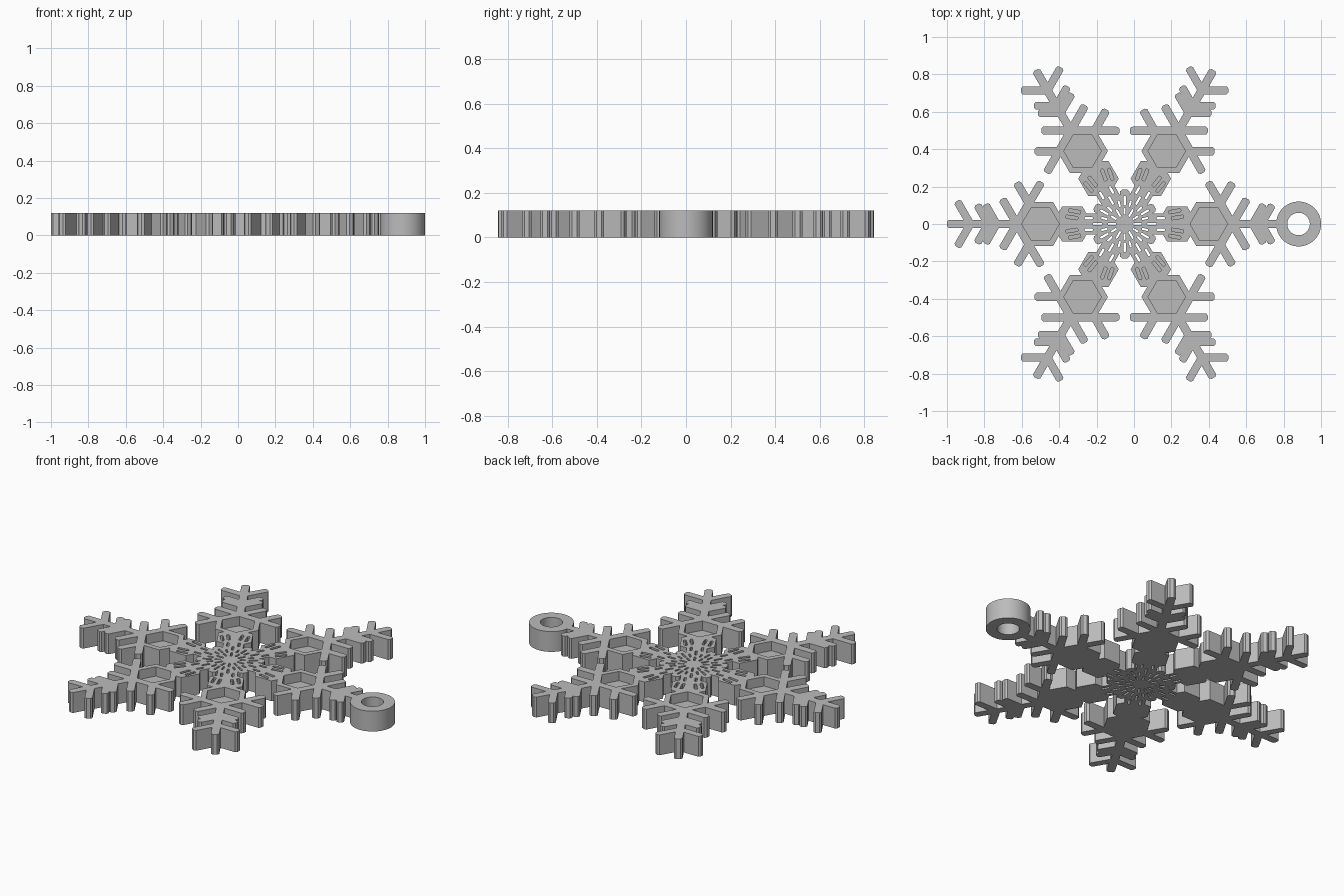
import bpy, bmesh, math
from mathutils import Vector, Matrix

cube = bpy.data.objects.get("Cube")
if cube:
    bpy.data.objects.remove(cube, do_unlink=True)

HEIGHT = 0.12
FLOOR = 0.065          # floor of the sunken pockets
CENTRE = Vector((-0.05, 0))

grey = bpy.data.materials.new("plain grey")
grey.use_nodes = True
colour = (0.5, 0.5, 0.5, 1)
grey.diffuse_color = colour
grey.node_tree.nodes["Principled BSDF"].inputs["Base Color"].default_value = colour


def prism(bm, points, angle, z0, z1):
    """Extrude an outline, turned about the flake's centre."""
    turn = Matrix.Rotation(angle, 2)
    flat = [turn @ Vector(p) + CENTRE for p in points]
    low = [bm.verts.new((p.x, p.y, z0)) for p in flat]
    high = [bm.verts.new((p.x, p.y, z1)) for p in flat]
    bm.faces.new(low[::-1])
    bm.faces.new(high)
    n = len(flat)
    for i in range(n):
        j = (i + 1) % n
        bm.faces.new((low[i], low[j], high[j], high[i]))


def bar(a, b, width):
    """Outline of a straight bar with chamfered ends."""
    a, b = Vector(a), Vector(b)
    d = (b - a).normalized()
    s = Vector((-d.y, d.x)) * width / 2
    c = d * width * 0.22
    return [a + s * 0.5, a - s * 0.5, a + c - s, b - c - s,
            b - s * 0.5, b + s * 0.5, b - c + s, a + c + s]


def polygon(x, radius, sides):
    step = math.tau / sides
    return [(x + radius * math.cos(i * step), radius * math.sin(i * step))
            for i in range(sides)]


def finish(bm, name):
    bmesh.ops.recalc_face_normals(bm, faces=bm.faces)
    mesh = bpy.data.meshes.new(name)
    bm.to_mesh(mesh)
    bm.free()
    mesh.materials.append(grey)
    obj = bpy.data.objects.new(name, mesh)
    bpy.context.collection.objects.link(obj)
    return obj


body, cuts = bmesh.new(), bmesh.new()


def solid(points, angle):
    prism(body, points, angle, 0, HEIGHT)


def pocket(points, angle):
    prism(cuts, points, angle, FLOOR, HEIGHT + 0.1)


def slot(points, angle):
    prism(cuts, points, angle, -0.1, HEIGHT + 0.1)


# Core disc
solid(polygon(0, 0.14, 12), 0)

for k in range(6):
    angle = k * math.pi / 3
    ringed = k == 0

    # Spine, inner hexagon and framed hexagon
    solid(bar((0, 0), (0.84 if ringed else 0.95, 0), 0.045), angle)
    solid(bar((0.02, 0), (0.26, 0), 0.11), angle)
    solid(polygon(0.28, 0.108, 6), angle)
    solid(polygon(0.45, 0.135, 6), angle)
    pocket(polygon(0.45, 0.1, 6), angle)

    # Core spike between two arms
    between = angle + math.pi / 6
    solid(bar((0, 0), (0.185, 0), 0.05), between)
    slot(bar((0.1, 0), (0.15, 0), 0.012), between)
    slot(bar((0.05, 0), (0.085, 0), 0.011), between)
    slot(bar((0.045, 0), (0.09, 0), 0.011), angle)
    slot(bar((0.12, 0), (0.17, 0), 0.012), angle)

    for side in (1, -1):
        # Crossed bars and side twigs around the framed hexagon
        solid(bar((0.445, side * 0.225), (0.655, -side * 0.135), 0.044), angle)
        solid(bar((0.5, side * 0.09), (0.578, side * 0.222), 0.044), angle)
        # Feathered chevrons
        solid(bar((0.685, 0), (0.745, side * 0.105), 0.042), angle)
        solid(bar((0.73, 0), (0.79, side * 0.104), 0.042), angle)
        if not ringed:
            solid(bar((0.825, 0), (0.896, side * 0.123), 0.042), angle)
        # Small decorative grooves and slots
        pocket(bar((0.235, side * 0.062), (0.3, side * 0.074), 0.017), angle)
        pocket(bar((0.25, side * 0.03), (0.315, side * 0.04), 0.017), angle)
        slot(bar((0.17, side * 0.03), (0.215, side * 0.03), 0.013), angle)
        slot(bar((0.095, 0), (0.13, 0), 0.011), angle + side * math.pi / 12)

# Hanging ring
solid(polygon(0.93, 0.12, 64), 0)
slot(polygon(0.93, 0.06, 48), 0)

flake = finish(body, "snowflake_body")
cutter = finish(cuts, "pocket_cutter")
cutter.hide_render = True

# Merge the parts and cut the openings
mod = flake.modifiers.new("cut", "BOOLEAN")
mod.operation = "DIFFERENCE"
mod.solver = "EXACT"
mod.use_self = True
mod.object = cutter
bpy.ops.object.select_all(action="DESELECT")
bpy.context.view_layer.objects.active = flake
flake.select_set(True)
bpy.ops.object.modifier_apply(modifier=mod.name)
bpy.data.objects.remove(cutter, do_unlink=True)
bpy.ops.object.shade_smooth_by_angle(angle=math.radians(20))
